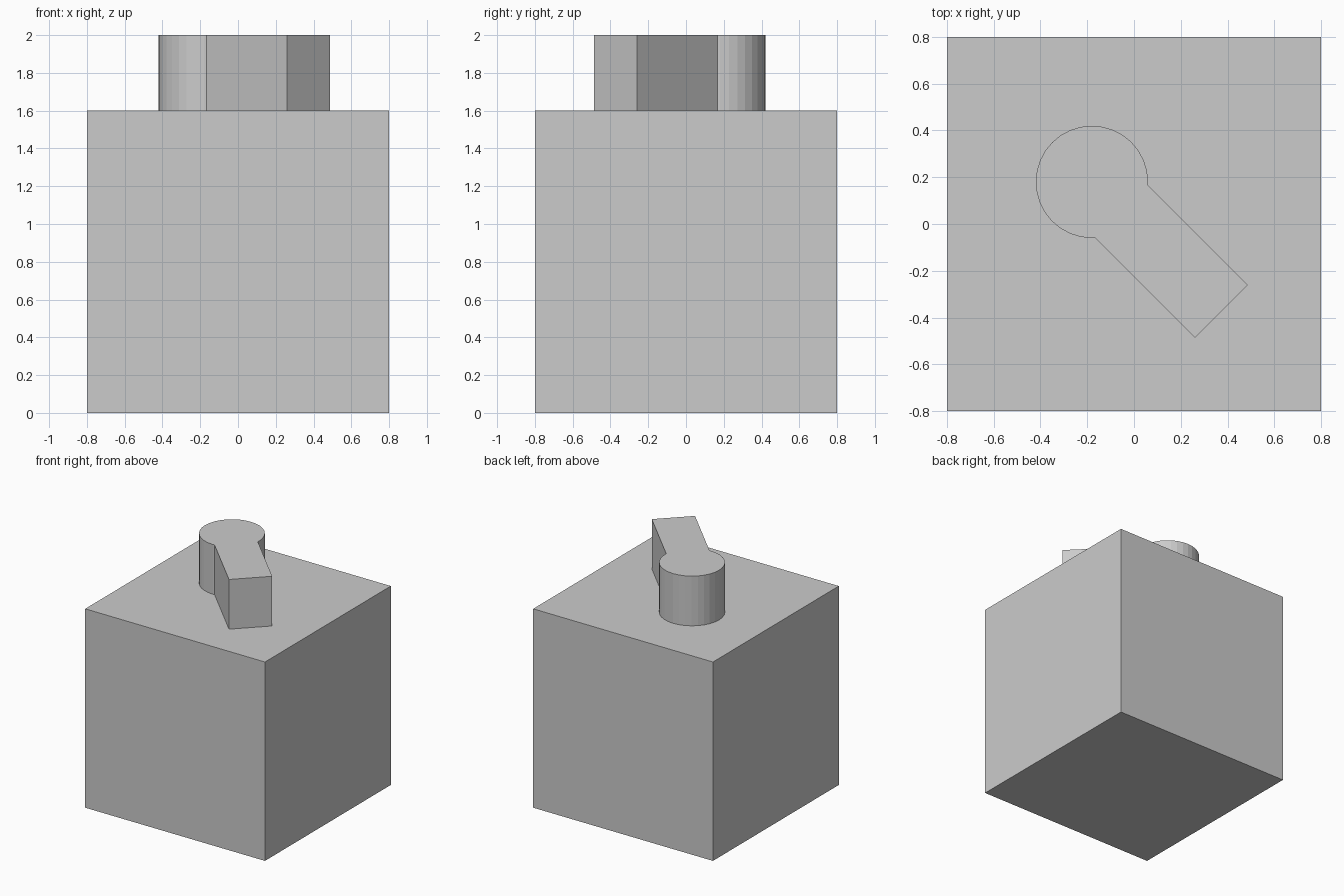
import bpy
import bmesh
from math import cos, sin, pi, radians

if "Cube" in bpy.data.objects:
    bpy.data.objects.remove(bpy.data.objects["Cube"])


def prism(name, outline, height, location, angle=0.0):
    """Extrude a closed outline upwards into a solid object."""
    bm = bmesh.new()
    base = bm.faces.new([bm.verts.new((x, y, 0)) for x, y in outline])
    top = bmesh.ops.extrude_face_region(bm, geom=[base])["geom"]
    bmesh.ops.translate(bm, vec=(0, 0, height),
                        verts=[g for g in top if isinstance(g, bmesh.types.BMVert)])
    bmesh.ops.recalc_face_normals(bm, faces=bm.faces)
    mesh = bpy.data.meshes.new(name)
    bm.to_mesh(mesh)
    bm.free()
    obj = bpy.data.objects.new(name, mesh)
    obj.location = location
    obj.rotation_euler.z = angle
    bpy.context.collection.objects.link(obj)
    return obj


# Cubic body
S = 0.8
prism("body", [(-S, -S), (S, -S), (S, S), (-S, S)], 2 * S, (0, 0, 0))

# Lever: round hub (32-sided circle) running into a straight arm
HUB_R, ARM_W, ARM_END, NECK, SIDES = 0.24, 0.16, 0.783, 0.178, 32
hub = [(HUB_R * cos(2 * pi * k / SIDES), HUB_R * sin(2 * pi * k / SIDES))
       for k in range(4, SIDES - 3)]
arm = [(NECK, -ARM_W), (ARM_END, -ARM_W), (ARM_END, ARM_W), (NECK, ARM_W)]
prism("lever", hub + arm, 0.4, (-0.18, 0.18, 1.6), radians(-45))
